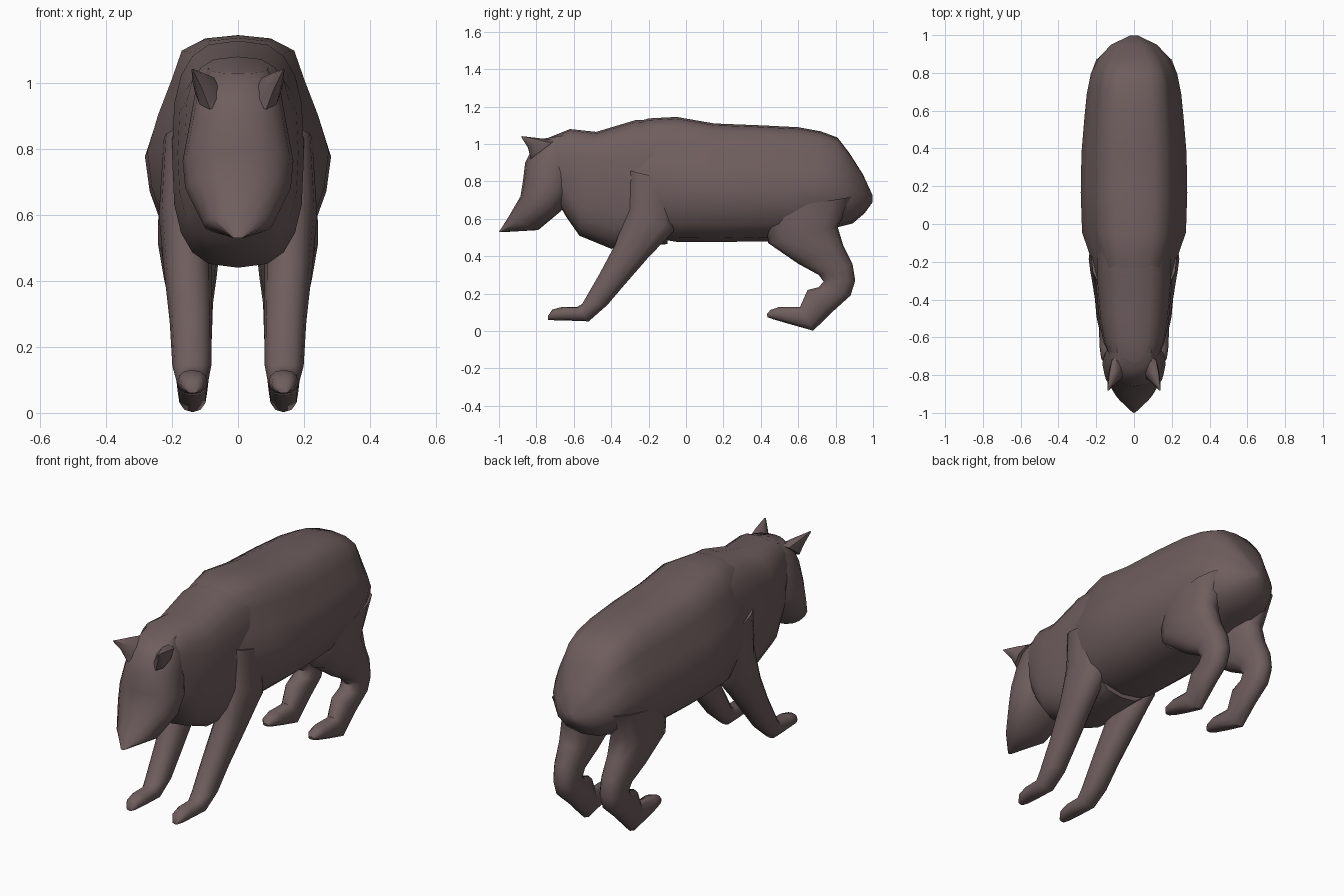
import bpy, bmesh, math

fur = bpy.data.materials.new("dark mauve brown fur")
fur.diffuse_color = (0.16, 0.112, 0.112, 1)


def oval(n=16, power=2.2):
    """Unit superellipse: (sideways, along) pairs."""
    pts = []
    for i in range(n):
        a = 2 * math.pi * i / n
        s, c = math.sin(a), math.cos(a)
        pts.append((math.copysign(abs(s) ** (2 / power), s),
                    math.copysign(abs(c) ** (2 / power), c)))
    return pts


def symmetric(half):
    """Close a half profile running top to bottom."""
    return half + [(-x, z) for x, z in half[-2:0:-1]]


def loft(name, rings, profile, mirror=False):
    """Skin rings given as (y, z of first edge, y, z of second edge, half width, centre x)."""
    bm = bmesh.new()
    loops = []
    for y1, z1, y2, z2, w, x in rings:
        loops.append([bm.verts.new((x + w * u,
                                    (y1 + y2) / 2 + v * (y1 - y2) / 2,
                                    (z1 + z2) / 2 + v * (z1 - z2) / 2)) for u, v in profile])
    n = len(profile)
    for a, b in zip(loops, loops[1:]):
        for i in range(n):
            j = (i + 1) % n
            bm.faces.new((a[i], a[j], b[j], b[i]))
    bm.faces.new(loops[0])
    bm.faces.new(loops[-1])
    bmesh.ops.recalc_face_normals(bm, faces=bm.faces)
    mesh = bpy.data.meshes.new(name)
    bm.to_mesh(mesh)
    bm.free()
    mesh.materials.append(fur)
    obj = bpy.data.objects.new(name, mesh)
    bpy.context.collection.objects.link(obj)
    bpy.ops.object.select_all(action='DESELECT')
    obj.select_set(True)
    bpy.context.view_layer.objects.active = obj
    bpy.ops.object.shade_smooth_by_angle(angle=math.radians(50))
    if mirror:
        obj.modifiers.new("Mirror", 'MIRROR').use_mirror_merge = False
    return obj


# Trunk: narrow flat back, widest at mid height
trunk_profile = symmetric([(0, 1), (.36, .97), (.62, .86), (.73, .6), (.88, .28), (1, -.05),
                           (.95, -.38), (.82, -.7), (.5, -.93), (0, -1)])
loft("trunk", [
    (-.36, 1.09, -.34, .60, .19, 0),
    (-.20, 1.137, -.18, .50, .225, 0),
    (-.05, 1.145, -.04, .475, .275, 0),
    (.15, 1.11, .18, .475, .282, 0),
    (.40, 1.10, .36, .48, .278, 0),
    (.60, 1.09, .54, .48, .262, 0),
    (.72, 1.068, .66, .51, .25, 0),
    (.81, 1.035, .79, .55, .228, 0),
    (.875, .95, .89, .575, .185, 0),
    (.945, .84, .955, .63, .12, 0),
    (.998, .725, .998, .69, .02, 0)], trunk_profile)

# Chest and neck
loft("chest", [
    (-.77, 1.02, -.68, .68, .115, 0),
    (-.62, 1.08, -.64, .61, .16, 0),
    (-.48, 1.065, -.57, .51, .183, 0),
    (-.27, 1.128, -.40, .44, .2, 0),
    (-.05, 1.13, -.10, .465, .2, 0)], oval(20, 2.9))

# Head, from muzzle tip up to the crown
loft("head", [
    (-1.0, .53, -.96, .53, .015, 0),
    (-.955, .60, -.79, .54, .105, 0),
    (-.885, .72, -.67, .64, .16, 0),
    (-.872, .80, -.61, .73, .168, 0),
    (-.86, .90, -.58, .85, .147, 0),
    (-.825, .97, -.56, .97, .13, 0),
    (-.77, 1.028, -.56, 1.06, .09, 0)], oval(16, 2.2))

# Ears
loft("ears", [
    (-.83, .92, -.70, 1.02, .045, .085),
    (-.845, .98, -.775, 1.03, .03, .108),
    (-.882, 1.04, -.876, 1.042, .004, .137)], oval(8, 2), True)

# Front legs with paws
loft("front_legs", [
    (-.31, .86, -.06, .80, .06, .165),
    (-.31, .66, -.06, .54, .078, .162),
    (-.38, .46, -.20, .395, .072, .152),
    (-.46, .31, -.335, .24, .064, .143),
    (-.555, .145, -.42, .14, .059, .14),
    (-.58, .13, -.52, .052, .047, .138),
    (-.66, .13, -.63, .056, .045, .138),
    (-.715, .115, -.71, .058, .036, .138),
    (-.738, .08, -.738, .06, .018, .138)], oval(12, 2.3), True)

# Hind legs with thigh, hock and paw
loft("hind_legs", [
    (.42, .64, .90, .72, .09, .15),
    (.44, .47, .81, .56, .095, .148),
    (.60, .36, .84, .46, .08, .145),
    (.71, .30, .89, .36, .066, .142),
    (.735, .265, .905, .27, .062, .14),
    (.71, .235, .88, .19, .06, .14),
    (.65, .22, .78, .10, .056, .138),
    (.61, .13, .68, .002, .045, .138),
    (.50, .13, .56, .036, .045, .138),
    (.45, .112, .47, .062, .035, .138),
    (.432, .09, .436, .074, .016, .138)], oval(12, 2.3), True)
